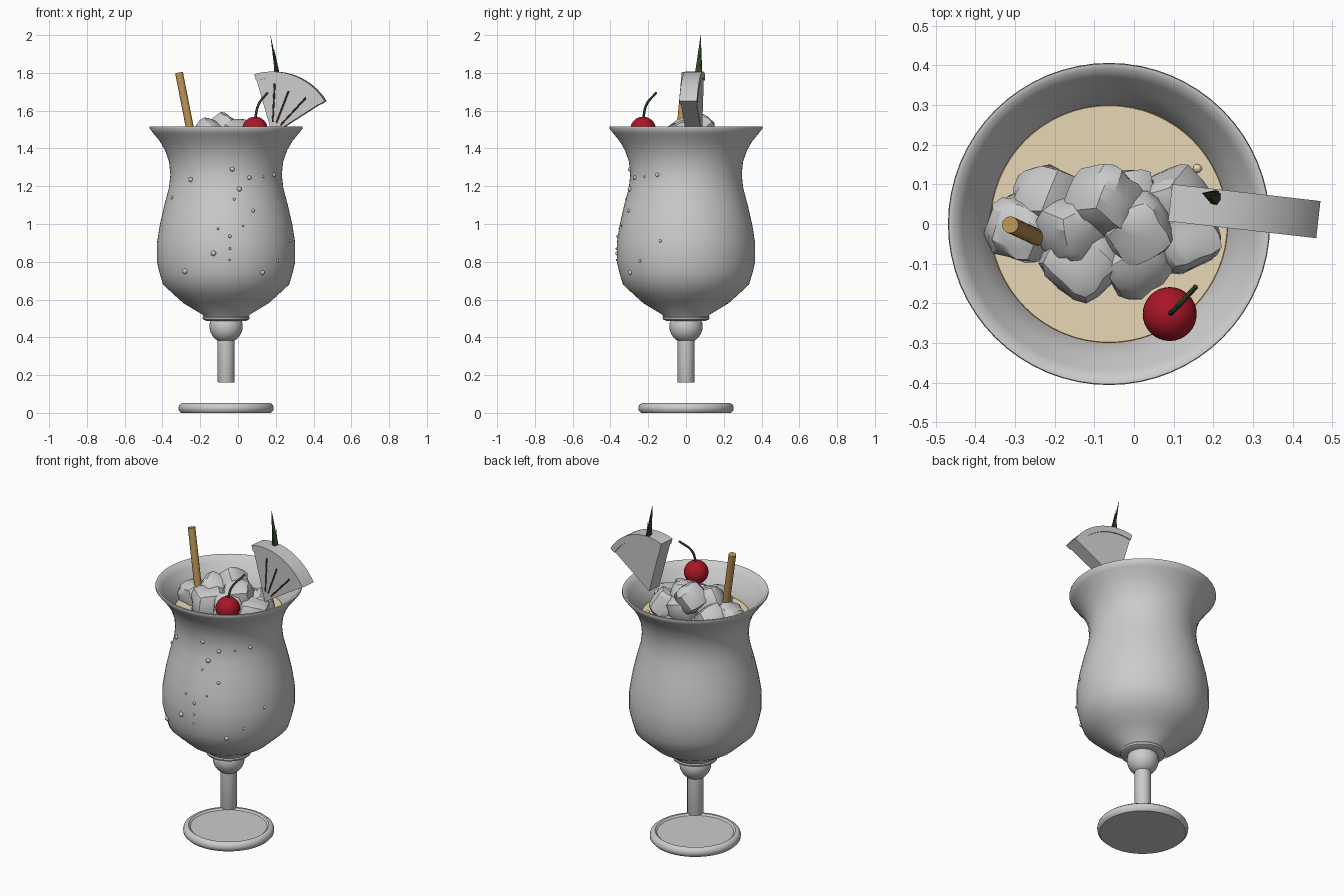
import bpy, bmesh, math, random
from mathutils import Vector, Matrix, Euler

if "Cube" in bpy.data.objects:
    bpy.data.objects.remove(bpy.data.objects["Cube"])

random.seed(4)
CX = -0.063  # glass axis


def material(name, rgb):
    m = bpy.data.materials.new(name)
    m.diffuse_color = (*rgb, 1)
    m.use_nodes = True
    m.node_tree.nodes["Principled BSDF"].inputs["Base Color"].default_value = m.diffuse_color
    return m


CREAM = material("cream", (0.80, 0.68, 0.46))
TAN = material("tan", (0.50, 0.33, 0.12))
STRAW = material("straw_tan", (0.50, 0.29, 0.09))
RED = material("red", (0.40, 0.008, 0.02))
GREEN = material("green", (0.03, 0.06, 0.02))
BROWN = material("brown", (0.10, 0.05, 0.02))


def finish(name, bm, mat=None, angle=40):
    bmesh.ops.recalc_face_normals(bm, faces=bm.faces)
    me = bpy.data.meshes.new(name)
    bm.to_mesh(me)
    bm.free()
    ob = bpy.data.objects.new(name, me)
    bpy.context.collection.objects.link(ob)
    if mat:
        me.materials.append(mat)
    if angle:
        bpy.ops.object.select_all(action='DESELECT')
        ob.select_set(True)
        bpy.context.view_layer.objects.active = ob
        bpy.ops.object.shade_smooth_by_angle(angle=math.radians(angle))
    return ob


def lathe(name, profile, mat=None, n=64, angle=40):
    """Revolve (radius, z) points about the glass axis."""
    bm = bmesh.new()
    vs = [bm.verts.new((CX + r, 0, z)) for r, z in profile]
    es = [bm.edges.new(p) for p in zip(vs, vs[1:])]
    bmesh.ops.spin(bm, geom=vs + es, cent=(CX, 0, 0), axis=(0, 0, 1),
                   angle=math.tau, steps=n, use_duplicate=False)
    bmesh.ops.remove_doubles(bm, verts=bm.verts, dist=1e-5)
    return finish(name, bm, mat, angle)


def rod(name, a, b, r1, r2, mat, n=16, flat=1.0):
    """Straight tapered rod from a to b."""
    a, b = Vector(a), Vector(b)
    d = b - a
    m = Matrix.Translation((a + b) / 2) @ d.to_track_quat('Z', 'Y').to_matrix().to_4x4()
    bm = bmesh.new()
    bmesh.ops.create_cone(bm, cap_ends=True, segments=n, radius1=r1, radius2=r2,
                          depth=d.length, matrix=m @ Matrix.Diagonal((1, flat, 1, 1)))
    return finish(name, bm, mat)


def ball(name, c, r, mat=None, u=32, v=16):
    bm = bmesh.new()
    bmesh.ops.create_uvsphere(bm, u_segments=u, v_segments=v, radius=r,
                              matrix=Matrix.Translation(c))
    return finish(name, bm, mat)


# Glass bowl: outer wall going up, rounded lip, inner wall going down
outer = [(0.125, 0.52), (0.225, 0.58), (0.275, 0.625), (0.334, 0.68), (0.352, 0.74),
         (0.366, 0.80), (0.366, 0.90), (0.350, 1.00), (0.327, 1.10), (0.303, 1.19),
         (0.295, 1.26), (0.302, 1.33), (0.323, 1.39), (0.352, 1.44), (0.385, 1.48),
         (0.406, 1.508)]
inner = [(max(r - 0.015, 0), z + 0.005) for r, z in reversed(outer[:-1])]
lathe("glass_bowl", [(0, 0.49), (0.11, 0.49)] + outer + [(0.404, 1.516), (0.392, 1.516)]
      + inner + [(0, 0.52)], angle=60)
lathe("bowl_collar", [(0, 0.487), (0.105, 0.487), (0.122, 0.495), (0.125, 0.505),
                      (0.115, 0.52), (0, 0.52)])

# Stem knob, stem and foot
ball("stem_knob", (CX, 0, 0.458), 0.088)
lathe("stem", [(0, 0.16), (0.043, 0.16), (0.045, 0.165), (0.045, 0.40), (0, 0.40)], n=32)
lathe("foot", [(0, 0), (0.238, 0), (0.25, 0.012), (0.252, 0.027), (0.247, 0.042), (0.235, 0.052),
               (0.222, 0.052), (0.212, 0.043), (0, 0.043)])

# Drink with a darker ring at its edge
lathe("drink", [(0, 0.54), (0.20, 0.60), (0.31, 0.69), (0.335, 0.82), (0.325, 1.0), (0.275, 1.2),
                (0.272, 1.28), (0.302, 1.365), (0.298, 1.372), (0, 1.372)], CREAM)
lathe("drink_edge", [(0.307 + 0.008 * math.cos(t * math.tau / 10), 1.37 + 0.008 * math.sin(t * math.tau / 10))
                     for t in range(11)], TAN)
ball("drink_bubble", (0.16, 0.14, 1.375), 0.011, CREAM, 12, 8)

# Ice chunks: rounded, jittered cubes
ICE = [(-0.215, 0.06, 1.40, 0.085), (-0.285, -0.01, 1.40, 0.085), (-0.13, -0.09, 1.42, 0.10),
       (-0.155, -0.01, 1.465, 0.085), (-0.075, 0.06, 1.495, 0.085), (0.01, -0.01, 1.465, 0.09),
       (0.0, -0.09, 1.42, 0.088), (0.13, -0.03, 1.40, 0.09), (0.10, 0.055, 1.41, 0.085),
       (-0.02, 0.06, 1.42, 0.08)]
for i, (x, y, z, r) in enumerate(ICE):
    bm = bmesh.new()
    bmesh.ops.create_cube(bm, size=2)
    bmesh.ops.subdivide_edges(bm, edges=bm.edges, cuts=3, use_grid_fill=True)
    rot = Euler([random.uniform(0, 3) for _ in range(3)]).to_matrix()
    for v in bm.verts:
        p = v.co
        k = sum(abs(c) ** 3.5 for c in p) ** (1 / 3.5)
        v.co = Vector((x, y, z)) + rot @ (p / k * r * random.uniform(0.86, 0.98))
    finish(f"ice_{i + 1}", bm, None, 30)

# Straw
rod("straw", (-0.155, -0.075, 1.0), (-0.312, -0.002, 1.80), 0.021, 0.021, STRAW, 20)

# Cherry and its bent stalk
ball("cherry", (0.09, -0.227, 1.50), 0.068, RED)
cu = bpy.data.curves.new("cherry_stalk", 'CURVE')
cu.dimensions = '3D'
cu.bevel_depth = 0.0065
cu.bevel_resolution = 2
cu.use_fill_caps = True
sp = cu.splines.new('BEZIER')
sp.bezier_points.add(2)
for bp, co in zip(sp.bezier_points, [(0.09, -0.227, 1.555), (0.108, -0.21, 1.63), (0.156, -0.158, 1.695)]):
    bp.co = co
    bp.handle_left_type = bp.handle_right_type = 'AUTO'
cu.materials.append(GREEN)
bpy.context.collection.objects.link(bpy.data.objects.new("cherry_stalk", cu))

# Fruit wedge: flesh and rind sectors standing in the rim
WEDGE = Matrix.Translation((0.185, 0.043, 1.475)) @ Matrix.Rotation(math.radians(-6.5), 4, 'Z')


def arc(r, a0, a1, n=16):
    return [(r * math.cos(math.radians(a0 + (a1 - a0) * i / n)),
             r * math.sin(math.radians(a0 + (a1 - a0) * i / n))) for i in range(n + 1)]


def slab(name, pts, t):
    bm = bmesh.new()
    f = bm.faces.new([bm.verts.new((x, -t / 2, z)) for x, z in pts])
    ext = bmesh.ops.extrude_face_region(bm, geom=[f])["geom"]
    bmesh.ops.translate(bm, vec=(0, t, 0), verts=[g for g in ext if isinstance(g, bmesh.types.BMVert)])
    bm.transform(WEDGE)
    return finish(name, bm, None, 30)


slab("fruit_flesh", [(0, 0)] + arc(0.305, 32.5, 106), 0.084)
slab("fruit_rind", arc(0.332, 32, 106.5) + arc(0.297, 106.5, 32), 0.094)
for i, (a, r) in enumerate([(87, 0.27), (69, 0.245), (47, 0.265)]):
    d = Vector((math.cos(math.radians(a)), 0, math.sin(math.radians(a))))
    off = Vector((0, -0.042, 0))
    rod(f"fruit_fibre_{i + 1}", WEDGE @ (d * 0.065 + off), WEDGE @ (d * r + off), 0.004, 0.005, BROWN, 8)

# Leaves on top of the fruit
LEAVES = [((0.21, 0.065, 1.77), (0.172, 0.078, 2.0), 0.024),
          ((0.215, 0.062, 1.77), (0.19, 0.07, 1.93), 0.022),
          ((0.20, 0.075, 1.77), (0.20, 0.083, 1.89), 0.018)]
for i, (a, b, r) in enumerate(LEAVES):
    rod(f"leaf_{i + 1}", a, b, r, 0.0005, GREEN, 6, 0.5)


# Condensation drops on the front of the glass
def glass_radius(z):
    for (r0, z0), (r1, z1) in zip(outer, outer[1:]):
        if z0 <= z <= z1:
            return r0 + (r1 - r0) * (z - z0) / (z1 - z0)


DROPS = [(-.03, 1.29, .012), (-.25, 1.235, .012), (-.347, 1.14, .009), (.06, 1.245, .011),
         (.135, 1.25, .006), (.19, 1.26, .011), (.007, 1.185, .013), (-.02, 1.13, .007),
         (.08, 1.07, .009), (-.105, .975, .006), (.027, .99, .005), (-.043, .935, .009),
         (-.043, .87, .007), (-.13, .845, .014), (-.045, .81, .006), (-.28, .75, .014),
         (.13, .743, .012), (.21, .805, .008), (.275, .91, .008)]
for i, (x, z, r) in enumerate(DROPS):
    y = -math.sqrt(max(glass_radius(z) ** 2 - (x - CX) ** 2, 0))
    ball(f"drop_{i + 1}", (x, y, z), r, None, 12, 8)
